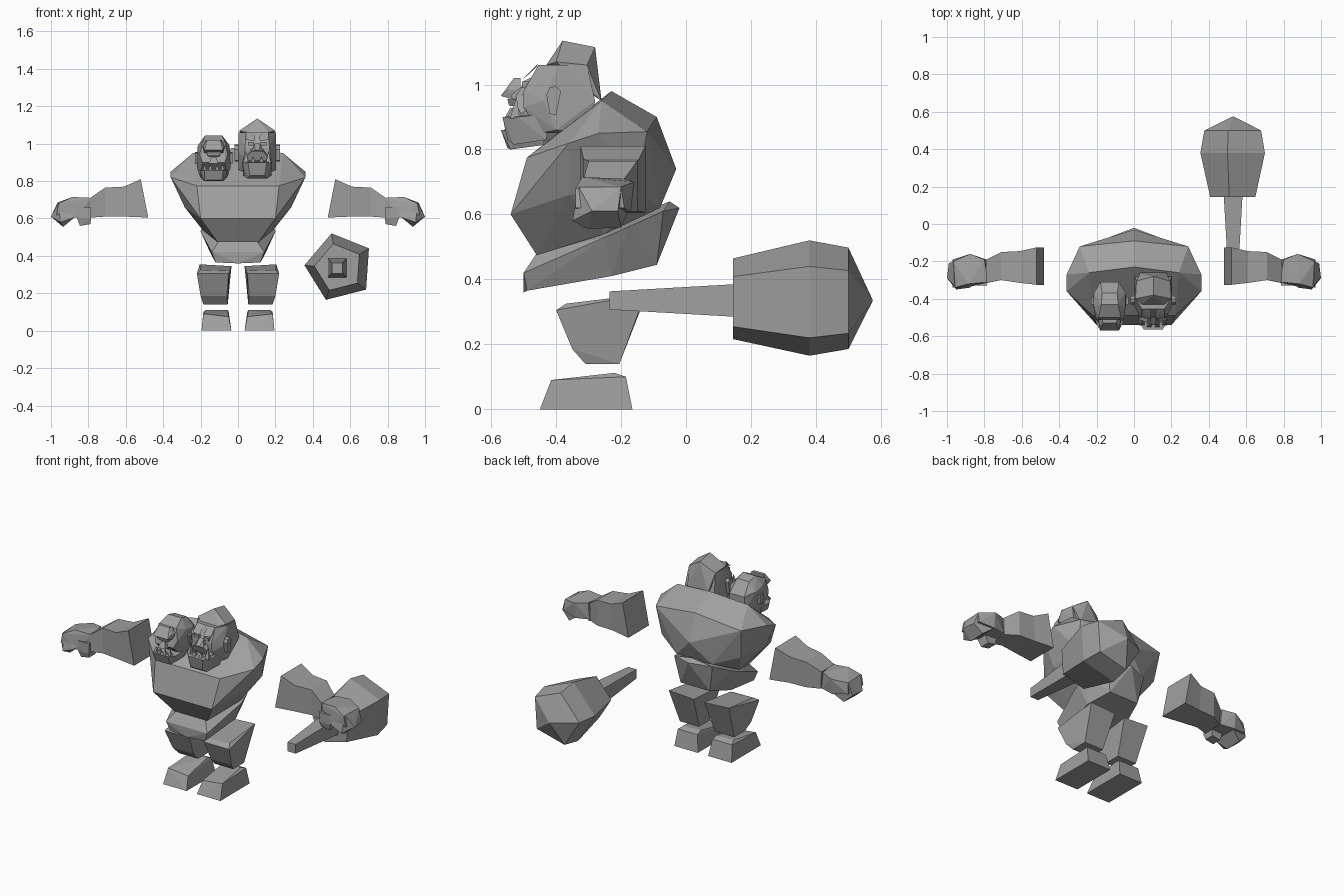
import bpy, bmesh, math
from mathutils import Vector

grey = bpy.data.materials.new("stone grey")
grey.diffuse_color = (0.35, 0.35, 0.35, 1)


def finish(name, bm):
    bmesh.ops.recalc_face_normals(bm, faces=bm.faces)
    me = bpy.data.meshes.new(name)
    bm.to_mesh(me)
    bm.free()
    me.materials.append(grey)
    ob = bpy.data.objects.new(name, me)
    bpy.context.collection.objects.link(ob)
    return ob


def hull(name, pts, cx=0, mirror=False):
    """Faceted solid around a set of points, optionally mirrored about x = cx."""
    pts = [(cx + x, y, z) for x, y, z in pts]
    if mirror:
        pts += [(2 * cx - x, y, z) for x, y, z in pts if abs(x - cx) > 1e-4]
    bm = bmesh.new()
    for p in pts:
        bm.verts.new(p)
    res = bmesh.ops.convex_hull(bm, input=bm.verts)
    bmesh.ops.delete(bm, geom=[v for v in bm.verts if not v.link_faces], context='VERTS')
    bmesh.ops.dissolve_limit(bm, angle_limit=math.radians(4), verts=bm.verts, edges=bm.edges)
    return finish(name, bm)


def loft(name, rings):
    """Skin over equal-length rings with capped ends."""
    bm = bmesh.new()
    vs = [[bm.verts.new(p) for p in r] for r in rings]
    n = len(vs[0])
    for a, b in zip(vs, vs[1:]):
        for i in range(n):
            j = (i + 1) % n
            bm.faces.new((a[i], a[j], b[j], b[i]))
    bm.faces.new(vs[0])
    bm.faces.new(vs[-1])
    return finish(name, bm)


def box(x0, x1, y0, y1, z0, z1):
    return [(x, y, z) for x in (x0, x1) for y in (y0, y1) for z in (z0, z1)]


def flip(pts, s):
    return [(s * x, y, z) for x, y, z in pts]


# Hunched torso and belly
hull("torso", [(0, -.23, .98), (.24, -.26, .95), (.36, -.27, .85), (.36, -.36, .82),
               (.29, -.12, .855), (0, -.09, .90), (0, -.03, .74), (.27, -.15, .675),
               (.22, -.49, .775), (.20, -.54, .60), (.285, -.36, .66),
               (.11, -.46, .475), (.19, -.25, .54), (.12, -.08, .62)], mirror=True)
hull("waist", [(.10, -.46, .48), (.14, -.50, .42), (.12, -.49, .365), (0, -.50, .36),
               (.20, -.25, .53), (.19, -.18, .56), (.145, -.23, .41), (.13, -.07, .61),
               (0, -.02, .62), (0, -.05, .64), (.10, -.09, .445)], mirror=True)

for s, side in ((1, "left"), (-1, "right")):
    # Legs and feet
    hull(side + "_leg", flip([
        (.22, -.40, .305), (.05, -.40, .305), (.20, -.37, .325), (.045, -.37, .32),
        (.205, -.125, .355), (.035, -.125, .345),
        (.20, -.35, .185), (.06, -.35, .185), (.185, -.31, .14), (.055, -.31, .14),
        (.185, -.205, .14), (.055, -.205, .14)], s))
    hull(side + "_foot", flip([
        (.195, -.45, 0), (.035, -.45, 0), (.185, -.415, .09), (.05, -.415, .075),
        (.17, -.22, .112), (.055, -.22, .112), (.185, -.185, .10), (.05, -.185, .10),
        (.195, -.165, 0), (.035, -.165, 0)], s))
    # Arms: four-sided sections from shoulder to wrist
    sections = [(.52, .48, -.325, -.125, .81, .605), (.61, .60, -.315, -.145, .77, .61),
                (.71, .71, -.30, -.15, .765, .61), (.79, .785, -.315, -.19, .71, .605)]
    loft(side + "_arm", [flip([(xt, y0, zt), (xt, y1, zt), (xb, y1, zb), (xb, y0, zb)], s)
                         for xt, xb, y0, y1, zt, zb in sections])
    # Fists: knuckle block, curled fingers and thumb
    hull(side + "_hand", flip([
        (.78, -.31, .71), (.80, -.19, .71), (.77, -.30, .61), (.79, -.19, .61),
        (.885, -.32, .715), (.875, -.16, .70), (.96, -.34, .68), (.965, -.20, .685),
        (.875, -.335, .605), (.875, -.17, .605), (.97, -.34, .62), (.97, -.19, .62)], s))
    hull(side + "_fingers", flip([
        (.96, -.33, .685), (.965, -.20, .685), (.88, -.33, .63), (.88, -.18, .63),
        (1.0, -.29, .61), (.99, -.21, .61), (.95, -.35, .58), (.935, -.30, .555),
        (.935, -.20, .56), (.875, -.34, .605), (.875, -.18, .605)], s))
    hull(side + "_thumb", flip(box(.785, .86, -.33, -.26, .60, .66)
                               + [(.79, -.32, .57), (.845, -.32, .56),
                                  (.79, -.26, .57), (.845, -.26, .56)], s))

# Club: five-sided head with pointed end, tapered square handle
c = Vector((.53, .335))
penta = [Vector(p) - c for p in ((.50, .52), (.70, .44), (.685, .22), (.47, .165), (.355, .35))]
rings = [[(c.x + k * p.x, y, c.y + k * p.y) for p in penta]
         for y, k in ((.145, .70), (.38, 1), (.50, .88), (.574, .02))]
loft("club_head", rings)
loft("club_handle", [[(.53 + a * r, y, .335 + b * r) for a, b in
                      ((-1, -1), (1, -1), (1, 1), (-1, 1))] for y, r in ((-.235, .028), (.15, .05))])

# Large head with a peaked crown
cx = .103
hull("large_skull", [(.10, -.28, .95), (.09, -.305, 1.06), (.10, -.44, .95), (.10, -.39, 1.06),
                     (.06, -.455, 1.06), (.065, -.50, .98), (.10, -.40, .86), (.08, -.30, .85),
                     (.07, -.50, .93), (.07, -.45, .85)], cx, True)
hull("large_crown", [(0, -.38, 1.135), (0, -.28, 1.115), (.095, -.40, 1.07), (.09, -.305, 1.06),
                     (.07, -.26, .95), (.06, -.43, 1.06)], cx, True)
hull("large_jaw", [(.08, -.42, .91), (.08, -.52, .90), (.05, -.565, .90), (.075, -.43, .83),
                   (.055, -.53, .815), (.04, -.55, .83)], cx, True)
hull("large_nose", [(.015, -.50, 1.0), (.03, -.53, .955), (.03, -.49, .95),
                    (.012, -.54, .965)], cx, True)
hull("large_upper_lip", [(.03, -.53, .96), (.075, -.51, .91), (.07, -.47, .93),
                         (.03, -.49, .975)], cx, True)
for s, side in ((1, "left"), (-1, "right")):
    hull("large_brow_" + side, [(cx + s * x, y, z) for x, y, z in
         [(.012, -.49, 1.03), (.065, -.48, 1.035), (.06, -.455, 1.065), (.015, -.46, 1.055),
          (.015, -.505, 1.015), (.06, -.50, 1.02)]])
    hull("large_eye_" + side, box(cx + s * .018, cx + s * .05, -.505, -.47, .99, 1.01))
    hull("large_ear_" + side, [(cx + s * x, y, z) for x in (.09, .122) for y, z in
         ((-.43, .97), (-.42, .91), (-.40, .905), (-.385, .98), (-.40, .995), (-.42, .99))])
    # Lower fangs
    for x, h in ((.022, .035), (.06, .07)):
        hull("large_fang_" + side, [(cx + s * x + d, y, .895) for d in (-.014, .014)
             for y in (-.56 + x * .3, -.53 + x * .3)] + [(cx + s * x, -.54 + x * .3, .895 + h)])

# Small one-eyed head
cx = -.13
hull("small_skull", [(.045, -.43, 1.045), (.04, -.37, 1.03), (.085, -.44, .99), (.085, -.37, .98),
                     (.05, -.31, .96), (.05, -.31, .86), (.09, -.42, .87), (.06, -.50, 1.01),
                     (.075, -.51, .94), (.06, -.53, .90), (.07, -.44, .82)], cx, True)
hull("small_jaw", [(.075, -.43, .86), (.075, -.52, .855), (.05, -.57, .86), (.065, -.43, .815),
                   (.05, -.54, .80), (.035, -.55, .805)], cx, True)
hull("small_brow", [(.06, -.51, .985), (.04, -.51, 1.02), (.055, -.545, .985), (.035, -.53, 1.02),
                    (.05, -.57, .965), (.05, -.52, .95)], cx, True)
hull("small_eye", [(.04, -.55, .955), (.04, -.50, .955), (.03, -.545, .935), (.03, -.50, .93)],
     cx, True)
hull("small_nose", [(.012, -.54, .93), (.025, -.56, .895), (.025, -.51, .895)], cx, True)
for s, side in ((1, "left"), (-1, "right")):
    hull("small_ear_" + side, [(cx + s * x, y, z) for x in (.08, .10) for y, z in
         ((-.43, .95), (-.42, .89), (-.39, .90), (-.39, .955))])
    for x in (.018, .048):
        hull("small_tooth_" + side, [(cx + s * x + d, y, .855) for d in (-.011, .011)
             for y in (-.565 + x * .2, -.54 + x * .2)] + [(cx + s * x, -.55 + x * .2, .89)])
